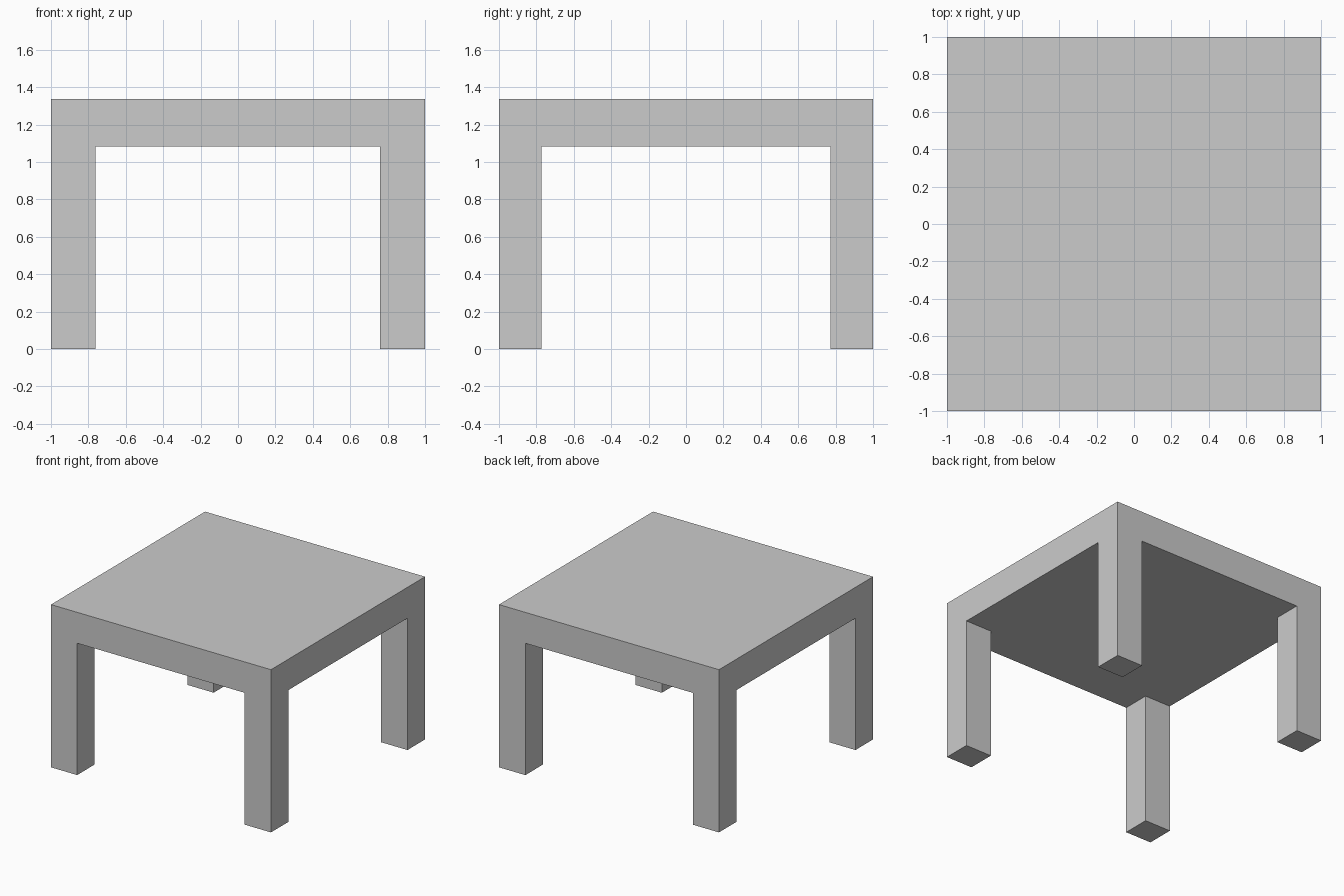
import bpy
import bmesh

if "Cube" in bpy.data.objects:
    bpy.data.objects.remove(bpy.data.objects["Cube"])

X = (-1.0, -0.762, 0.76, 1.0)    # outer edges and inner leg faces
Y = (-1.0, -0.772, 0.772, 1.0)
TOP, UNDERSIDE, RECESS = 1.337, 1.083, 0.025

bm = bmesh.new()


def pull(faces, dz, keep=False):
    """Extrude a face region vertically and return the moved faces."""
    out = bmesh.ops.extrude_face_region(bm, geom=faces, use_keep_orig=keep)["geom"]
    verts = [g for g in out if isinstance(g, bmesh.types.BMVert)]
    bmesh.ops.translate(bm, verts=verts, vec=(0, 0, dz))
    return [g for g in out if isinstance(g, bmesh.types.BMFace)]


# Underside: 3 x 3 plan of panel, rails and corners
v = [[bm.verts.new((x, y, UNDERSIDE)) for y in Y] for x in X]
plan = {(i, j): bm.faces.new((v[i][j], v[i + 1][j], v[i + 1][j + 1], v[i][j + 1]))
        for i in range(3) for j in range(3)}

# Thick top slab
top_faces = pull(list(plan.values()), TOP - UNDERSIDE, keep=True)

# Shallow recessed panel in the middle of the top
panel = min(top_faces, key=lambda f: f.calc_center_median().xy.length)
pull([panel], -RECESS)

# Four legs drawn down from the corners
for i in (0, 2):
    for j in (0, 2):
        pull([plan[i, j]], -UNDERSIDE)

bmesh.ops.recalc_face_normals(bm, faces=bm.faces[:])
mesh = bpy.data.meshes.new("table")
bm.to_mesh(mesh)
bm.free()
bpy.context.collection.objects.link(bpy.data.objects.new("table", mesh))
